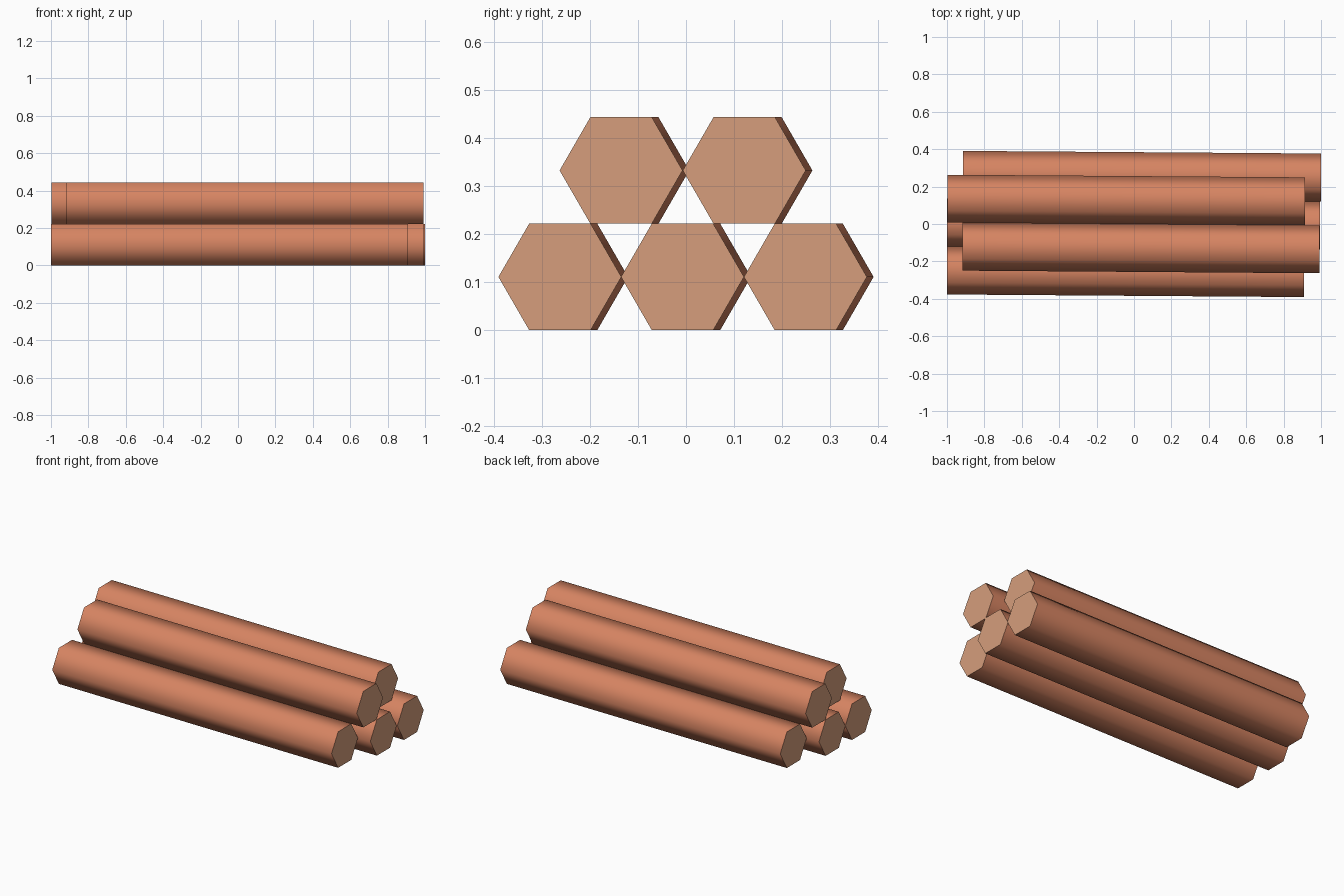
import bpy, bmesh, math

if "Cube" in bpy.data.objects:
    bpy.data.objects.remove(bpy.data.objects["Cube"])

R = 0.128                      # hexagon corner radius
H = R * math.sqrt(3) / 2       # half height of a log
SLOPE = -0.0073                # slight turn of the whole stack


def material(name, rgb):
    m = bpy.data.materials.new(name)
    lin = [((c / 255 + 0.055) / 1.055) ** 2.4 for c in rgb]
    m.diffuse_color = (*lin, 1)
    m.use_nodes = True
    m.node_tree.nodes["Principled BSDF"].inputs["Base Color"].default_value = m.diffuse_color
    return m


bark = material("bark", (214, 132, 98))
cut_wood = material("cut_wood", (214, 158, 124))


def log(name, x0, x1, y, z):
    """Hexagonal log along x, y being its centre height at x = 0."""
    bm = bmesh.new()
    rings = []
    for x in (x0, x1):
        rings.append([bm.verts.new((x, y + SLOPE * x + R * math.cos(i * math.pi / 3),
                                    z + R * math.sin(i * math.pi / 3))) for i in range(6)])
    a, b = rings
    # smooth bark sides
    for i in range(6):
        j = (i + 1) % 6
        bm.faces.new((a[i], a[j], b[j], b[i])).smooth = True
    # flat cut ends with sharp rims
    for ring in rings:
        cap = bm.faces.new(ring)
        cap.material_index = 1
        for e in cap.edges:
            e.smooth = False
    bmesh.ops.recalc_face_normals(bm, faces=bm.faces)
    me = bpy.data.meshes.new(name)
    bm.to_mesh(me)
    bm.free()
    me.materials.append(bark)
    me.materials.append(cut_wood)
    bpy.context.collection.objects.link(bpy.data.objects.new(name, me))


# bottom row
log("bottom_log_front", -1.0, 0.91, -0.256, H)
log("bottom_log_middle", -1.0, 0.995, 0.0, H)
log("bottom_log_back", -0.915, 1.0, 0.256, H)
# top row
log("top_log_front", -0.918, 0.992, -0.128, 3 * H)
log("top_log_back", -0.998, 0.915, 0.128, 3 * H)
